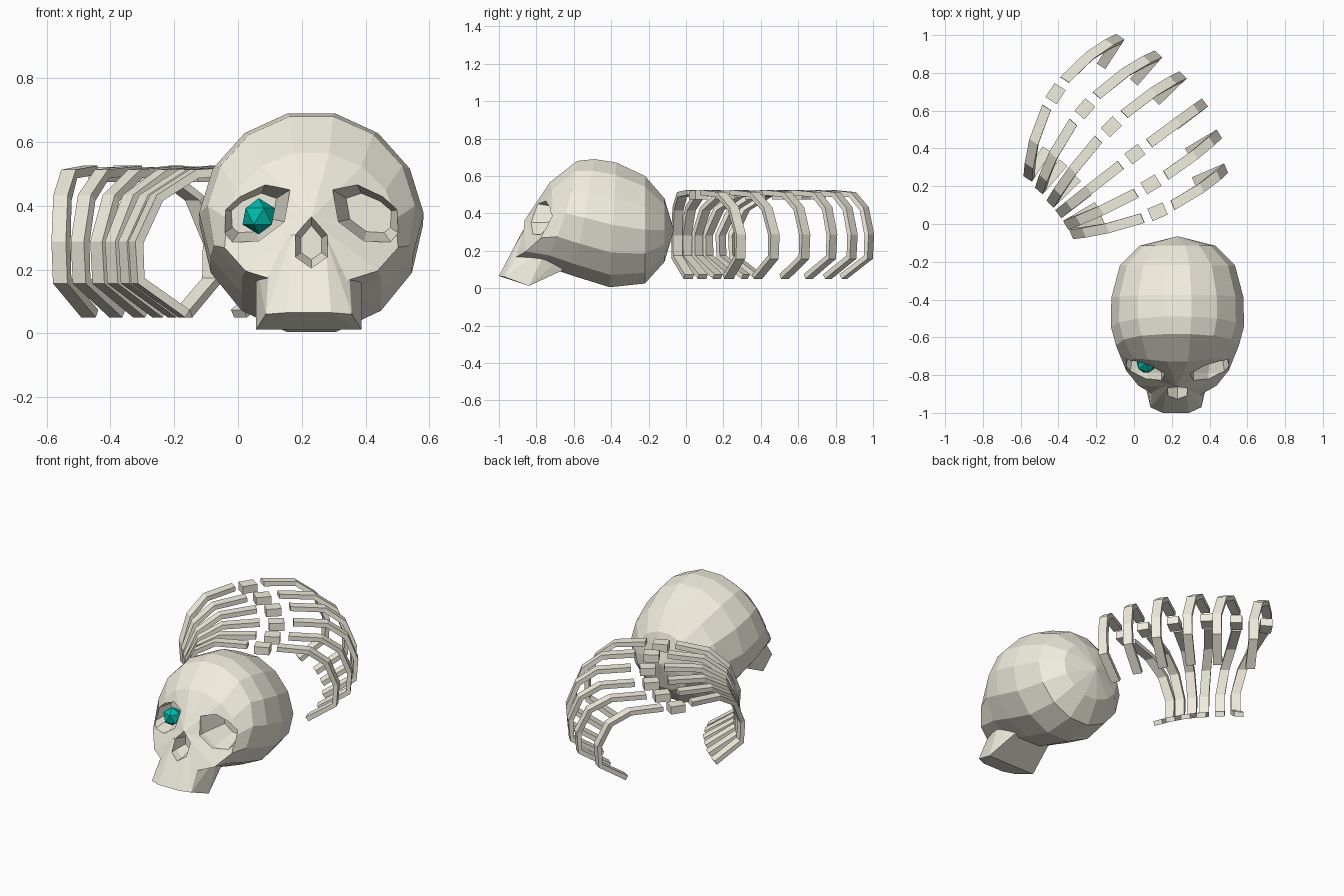
import bpy, bmesh
from math import sin, cos, pi
from mathutils import Vector

if "Cube" in bpy.data.objects:
    bpy.data.objects.remove(bpy.data.objects["Cube"])

CX = 0.23  # skull centre line


def material(name, rgb):
    m = bpy.data.materials.new(name)
    m.diffuse_color = (*rgb, 1)
    m.use_nodes = True
    m.node_tree.nodes["Principled BSDF"].inputs["Base Color"].default_value = m.diffuse_color
    return m


BONE = material("bone", (0.88, 0.85, 0.74))
TEAL = material("teal", (0.0, 0.5, 0.42))


def finish(bm, name, mat):
    bmesh.ops.recalc_face_normals(bm, faces=bm.faces)
    me = bpy.data.meshes.new(name)
    bm.to_mesh(me)
    bm.free()
    me.materials.append(mat)
    ob = bpy.data.objects.new(name, me)
    bpy.context.collection.objects.link(ob)
    return ob


def loft(name, rings, poles=None, mat=BONE):
    """Skin a list of equal rings; close ends with pole points or flat caps."""
    bm = bmesh.new()
    vs = [[bm.verts.new(p) for p in r] for r in rings]
    n = len(vs[0])
    for a, b in zip(vs, vs[1:]):
        for i in range(n):
            j = (i + 1) % n
            bm.faces.new((a[i], a[j], b[j], b[i]))
    for k, ring in enumerate((vs[0], vs[-1])):
        if poles:
            c = bm.verts.new(poles[k])
            for i in range(n):
                bm.faces.new((c, ring[i], ring[(i + 1) % n]))
        else:
            bm.faces.new(ring)
    return finish(bm, name, mat)


def boolean(target, tool, op):
    m = target.modifiers.new(op.lower(), 'BOOLEAN')
    m.operation, m.solver, m.object = op, 'EXACT', tool
    bpy.context.view_layer.objects.active = target
    bpy.ops.object.modifier_apply(modifier=m.name)
    bpy.data.objects.remove(tool)


# Cranium: rings from face to back (y, lean, half width, top, bottom, bulge, low flare)
N = 14
rings = []
for y, lean, hw, top, bot, bulge, flare in [
        (-0.84, 0.50, 0.265, 0.565, 0.155, 0.10, 0.32),
        (-0.69, 0.32, 0.325, 0.68, 0.12, 0.03, 0.10),
        (-0.55, 0.18, 0.352, 0.69, 0.065, 0, 0),
        (-0.39, 0.05, 0.350, 0.672, 0.005, 0, 0),
        (-0.22, 0.00, 0.305, 0.600, 0.025, 0, 0),
        (-0.115, 0.00, 0.20, 0.48, 0.14, 0, 0)]:
    ring = []
    for i in range(N):
        a = 2 * pi * (i + 0.5) / N + pi / 2
        s = sin(a)
        x = cos(a) * (1 - flare * s if s < 0 else 1 - 0.06 * s)
        z = (top + bot) / 2 + (top - bot) / 2 * s / cos(pi / N)
        ring.append((CX + hw * x, y + lean * (z - 0.35) + bulge * x * x, z))
    rings.append(ring)
skull = loft("skull", rings, [(CX, -0.865, 0.36), (CX, -0.065, 0.31)])

# Upper jaw block
bm = bmesh.new()
for x, y, z in [(0.07, -1.0, 0.065), (0.135, -0.97, 0.06), (0.165, -0.84, 0.012),
                (0.12, -0.65, 0.10), (0.05, -0.872, 0.31), (0.12, -0.83, 0.28),
                (0.165, -0.74, 0.22), (0.13, -0.60, 0.22)]:
    for s in (1, -1):
        bm.verts.new((CX - 0.008 + s * x, y, z))
bmesh.ops.convex_hull(bm, input=bm.verts)
boolean(skull, finish(bm, "jaw", BONE), 'UNION')


# Eye sockets and nose opening
def cut(outline, levels):
    mx = sum(p[0] for p in outline) / len(outline)
    mz = sum(p[1] for p in outline) / len(outline)
    tool = loft("cutter", [[(CX + mx + (x - mx) * s, y, mz + (z - mz) * s)
                            for x, z in outline] for y, s in levels])
    boolean(skull, tool, 'DIFFERENCE')


EYE = [(0.067, 0.45), (0.14, 0.475), (0.23, 0.437), (0.285, 0.39),
       (0.28, 0.31), (0.25, 0.285), (0.165, 0.29), (0.085, 0.35)]
for s in (1, -1):
    cut([(s * x, z) for x, z in EYE], [(-1.1, 1), (-0.79, 1), (-0.63, 0.65)])
cut([(0, 0.37), (0.05, 0.31), (0.05, 0.24), (0, 0.205), (-0.05, 0.24), (-0.05, 0.31)],
    [(-1.1, 1), (-0.87, 1), (-0.80, 0.65)])

# Gem in one socket
bm = bmesh.new()
bmesh.ops.create_icosphere(bm, subdivisions=1, radius=0.057)
bmesh.ops.translate(bm, vec=(0.065, -0.737, 0.367), verts=bm.verts)
finish(bm, "gem_eye", TEAL)

# Ribs: (left outer x, y, right outer x, y, vertebra x, y)
RIBS = [(-0.32, -0.05, 0.475, 0.29, 0.125, 0.065),
        (-0.35, 0.0, 0.44, 0.47, 0.09, 0.21),
        (-0.39, 0.06, 0.365, 0.635, 0.005, 0.37),
        (-0.435, 0.115, 0.25, 0.78, -0.12, 0.515),
        (-0.495, 0.185, 0.12, 0.89, -0.26, 0.61),
        (-0.555, 0.25, -0.08, 0.98, -0.415, 0.69)]
# Half rib path: (fraction outward, height, share of bow)
PATH = [(0.2, 0.512, 1), (0.62, 0.500, 0.66), (0.87, 0.425, 0.27),
        (1, 0.285, 0), (0.985, 0.165, 0), (0.62, 0.062, 0)]
for k, (lx, ly, rx, ry, vx, vy) in enumerate(RIBS):
    left, right, spine = Vector((lx, ly, 0)), Vector((rx, ry, 0)), Vector((vx, vy, 0))
    mid = (left + right) / 2
    along = (right - left).normalized()
    wide = Vector((-along.y, along.x, 0))
    bow = spine - mid
    for side, end in (("left", left), ("right", right)):
        pts = [mid + (end - mid) * f + bow * b + Vector((0, 0, z)) for f, z, b in PATH]
        rings = []
        for i, p in enumerate(pts):
            t = (pts[min(i + 1, 5)] - pts[max(i - 1, 0)]).normalized()
            n = t.cross(wide).normalized() * 0.014
            w = wide * 0.027
            rings.append([p + w + n, p - w + n, p - w - n, p + w - n])
        loft(f"rib_{side}_{k + 1}", rings)
    # Vertebra block
    rings = []
    for z in (0.475, 0.522):
        c = spine + Vector((0, 0, z))
        rings.append([c + along * a * 0.044 + wide * b * 0.035
                      for a, b in ((1, 1), (-1, 1), (-1, -1), (1, -1))])
    loft(f"vertebra_{k + 1}", rings)
